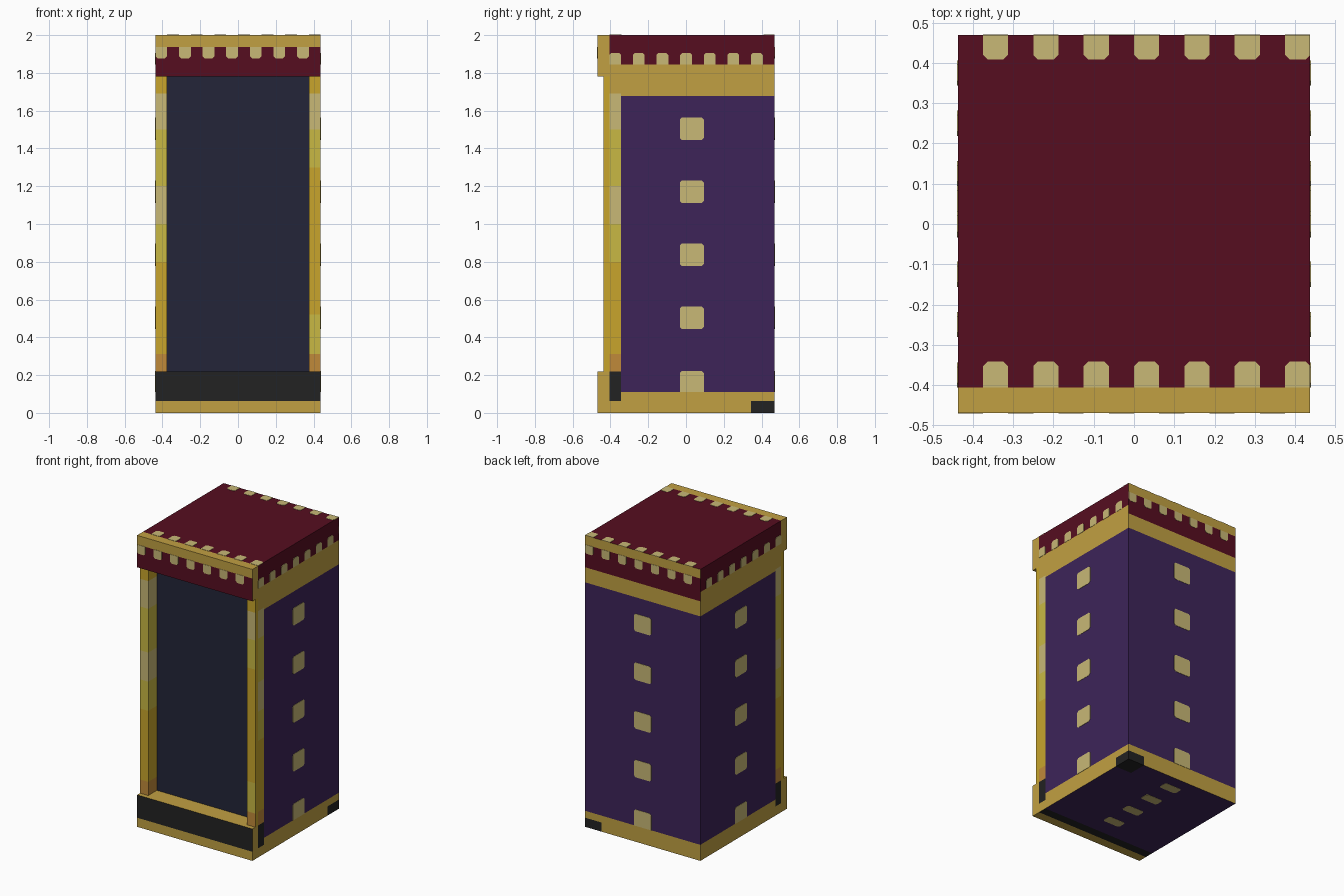
import bpy, bmesh
from mathutils import Vector

if "Cube" in bpy.data.objects:
    bpy.data.objects.remove(bpy.data.objects["Cube"])

# Flat colours (sRGB hex -> linear)
PALETTE = {"purple": "3D2459", "dark_red": "560D20", "gold": "C1A042", "cream": "C8B876",
           "navy": "232538", "black": "222222", "bright_gold": "C8A52C",
           "yellow": "C8B944", "copper": "C08A3A"}
NAMES = list(PALETTE)


def linear(h):
    out = []
    for i in (0, 2, 4):
        c = int(h[i:i + 2], 16) / 255
        out.append(c / 12.92 if c <= 0.04045 else ((c + 0.055) / 1.055) ** 2.4)
    return (*out, 1)


MATS = []
for n, h in PALETTE.items():
    m = bpy.data.materials.new(n)
    m.diffuse_color = linear(h)
    m.use_nodes = True
    m.node_tree.nodes["Principled BSDF"].inputs["Base Color"].default_value = m.diffuse_color
    MATS.append(m)

X, Y = 0.4375, 0.469              # half width and half depth
LIP, WALL = -0.406, -0.344        # back of front lip, recessed panel plane
JAMB, PX = -0.4375, 0.375         # front of pillars, inner edge of pillars
SILL, HEAD = 0.219, 1.781         # opening bottom and top


def finish(bm, name):
    me = bpy.data.meshes.new(name)
    for m in MATS:
        me.materials.append(m)
    bm.to_mesh(me)
    bm.free()
    ob = bpy.data.objects.new(name, me)
    bpy.context.collection.objects.link(ob)
    return ob


def box(name, lo, hi, cuts, rule):
    """Box sliced by planes per axis; rule(centre, normal) gives a colour, None removes the face."""
    bm = bmesh.new()
    bmesh.ops.create_cube(bm, size=1)
    for v in bm.verts:
        v.co = Vector([lo[i] if v.co[i] < 0 else hi[i] for i in range(3)])
    for axis, values in enumerate(cuts):
        for value in values:
            co, no = Vector(), Vector()
            co[axis], no[axis] = value, 1
            bmesh.ops.bisect_plane(bm, geom=bm.verts[:] + bm.edges[:] + bm.faces[:],
                                   plane_co=co, plane_no=no)
    bm.normal_update()
    hidden = []
    for f in bm.faces:
        colour = rule(f.calc_center_median(), f.normal)
        if colour is None:
            hidden.append(f)
        else:
            f.material_index = NAMES.index(colour)
    bmesh.ops.delete(bm, geom=hidden, context='FACES')
    return finish(bm, name)


def bottom_colour(c):
    if c.y < LIP:
        return "gold"
    if c.y < WALL or (c.x > 0.3125 and c.y > 0.344):
        return "black"
    return "purple"


def body_rule(c, n):
    if n.z > 0.5:
        return "dark_red"
    if n.z < -0.5:
        return bottom_colour(c)
    if n.y < -0.5:
        return "navy" if abs(c.x) < PX and SILL < c.z < HEAD else None
    if n.y > 0.5:                                   # back
        if c.z > 1.9375:
            return "gold"
        if c.z > HEAD:
            return "dark_red"
    elif c.z > 1.844:                               # sides
        return "dark_red"
    if 0.11 < c.z < 1.6775:
        return "purple"
    if c.z < 0.0625 and c.x > 0.3125 and c.y > 0.344:
        return "black"
    return "gold"


def header_rule(c, n):
    if n.y > 0.5:
        return None
    if n.y < -0.5:
        return "gold" if c.z > 1.9375 else "dark_red"
    if c.y < LIP or n.z < -0.5:
        return "gold"
    return "dark_red" if n.z > 0.5 or c.z > 1.844 else "gold"


def sill_rule(c, n):
    if n.y > 0.5:
        return None
    if n.z < -0.5:
        return bottom_colour(c)
    if n.z > 0.5 or c.z < 0.0625:
        return "gold"
    return "black" if n.y < -0.5 or c.y > LIP else "gold"


def pillar_rule(right):
    left_bands = [(0.3125, "copper"), (0.8, "bright_gold"), (1.0, "yellow"), (1.2, "cream"),
                  (1.3, "yellow"), (1.5, "yellow"), (1.69, "cream"), (2, "bright_gold")]
    right_bands = [(0.3125, "copper"), (0.52, "yellow"), (1.3, "bright_gold"),
                   (1.5, "yellow"), (1.69, "cream"), (2, "bright_gold")]

    def rule(c, n):
        if abs(n.z) > 0.5 or n.y > 0.5:
            return None
        outer = n.x * c.x > 0 and abs(n.x) > 0.5
        if outer and c.y < LIP:
            return "bright_gold"
        if outer and c.z > 1.69:
            return "gold"
        bands = right_bands if right and n.y < -0.5 else left_bands
        return next(col for top, col in bands if c.z < top)
    return rule


# Main cabinet
box("cabinet_body", (-X, WALL, 0), (X, Y, 2),
    ([-PX, 0.3125, PX], [0.344],
     [0.0625, 0.11, SILL, 1.6775, HEAD, 1.844, 1.9375]), body_rule)
# Projecting header and sill
box("header", (-X, -Y, HEAD), (X, WALL, 2), ([], [LIP], [1.844, 1.9375]), header_rule)
box("sill", (-X, -Y, 0), (X, WALL, SILL), ([], [LIP], [0.0625]), sill_rule)
# Banded front pillars
BANDS = [0.3125, 0.52, 0.8, 1.0, 1.2, 1.3, 1.5, 1.69]
box("left_pillar", (-X, JAMB, SILL), (-PX, WALL, HEAD), ([], [LIP], BANDS), pillar_rule(False))
box("right_pillar", (PX, JAMB, SILL), (X, WALL, HEAD), ([], [LIP], BANDS), pillar_rule(True))


def plate(bm, axis, at, u, v, clip):
    """Thin plate with clipped corners at the low and/or high v end, on the plane axis=at."""
    (u0, u1), (v0, v1), k = u, v, 0.011
    pts = [(u0 + k, v0), (u1 - k, v0), (u1, v0 + k)] if "lo" in clip else [(u0, v0), (u1, v0)]
    pts += [(u1, v1 - k), (u1 - k, v1), (u0 + k, v1), (u0, v1 - k)] if "hi" in clip else [(u1, v1), (u0, v1)]
    if "lo" in clip:
        pts.append((u0, v0 + k))
    ring = []
    for d in (-0.002, 0.002):
        ring.append([bm.verts.new(Vector((a, b)).to_3d()) for a, b in pts])
        for vert, (a, b) in zip(ring[-1], pts):
            co = [a, b]
            co.insert(axis, at + d)
            vert.co = co
    n = len(pts)
    faces = [bm.faces.new(ring[0]), bm.faces.new(ring[1][::-1])]
    faces += [bm.faces.new((ring[0][i], ring[1][i], ring[1][(i + 1) % n], ring[0][(i + 1) % n]))
              for i in range(n)]
    for f in faces:
        f.material_index = NAMES.index("cream")


# Scalloped trim around the canopy
bm = bmesh.new()
for i in range(7):
    s = -X + 0.125 * i
    t = s + 0.0625
    plate(bm, 1, -Y, (s, t), (1.877, 1.9375), "lo")
    plate(bm, 1, Y, (-t, -s), (1.877, 1.9375), "lo")
    plate(bm, 2, 2, (t, t + 0.0625), (LIP, -0.342), "hi")
    plate(bm, 2, 2, (t, t + 0.0625), (0.409, Y), "lo")
    y = -0.406 + 0.125 * i
    for side in (-X, X):
        plate(bm, 0, side, (y, y + 0.0625), (1.844, 1.906), "hi")
bmesh.ops.recalc_face_normals(bm, faces=bm.faces[:])
finish(bm, "canopy_trim")

# Rows of spots on the sides, back and underside
bm = bmesh.new()
for i in range(5):
    z = 1.505 - 0.334 * i
    span = (max(z - 0.06, 0.11), z + 0.06 if i < 4 else 0.222)
    clip = "lo hi" if i < 4 else "hi"
    for side in (-X, X):
        plate(bm, 0, side, (-0.033, 0.094), span, clip)
    plate(bm, 1, Y, (-0.065, 0.065), span, clip)
for i in range(4):
    y = 0.355 - 0.183 * i
    plate(bm, 2, 0, (-0.065, 0.065), (y - 0.033, y + 0.033), "lo hi")
# Keep the underside spots from dipping below the floor plane
for v in bm.verts:
    v.co.z = max(v.co.z, -0.001)
bmesh.ops.recalc_face_normals(bm, faces=bm.faces[:])
finish(bm, "wall_spots")
